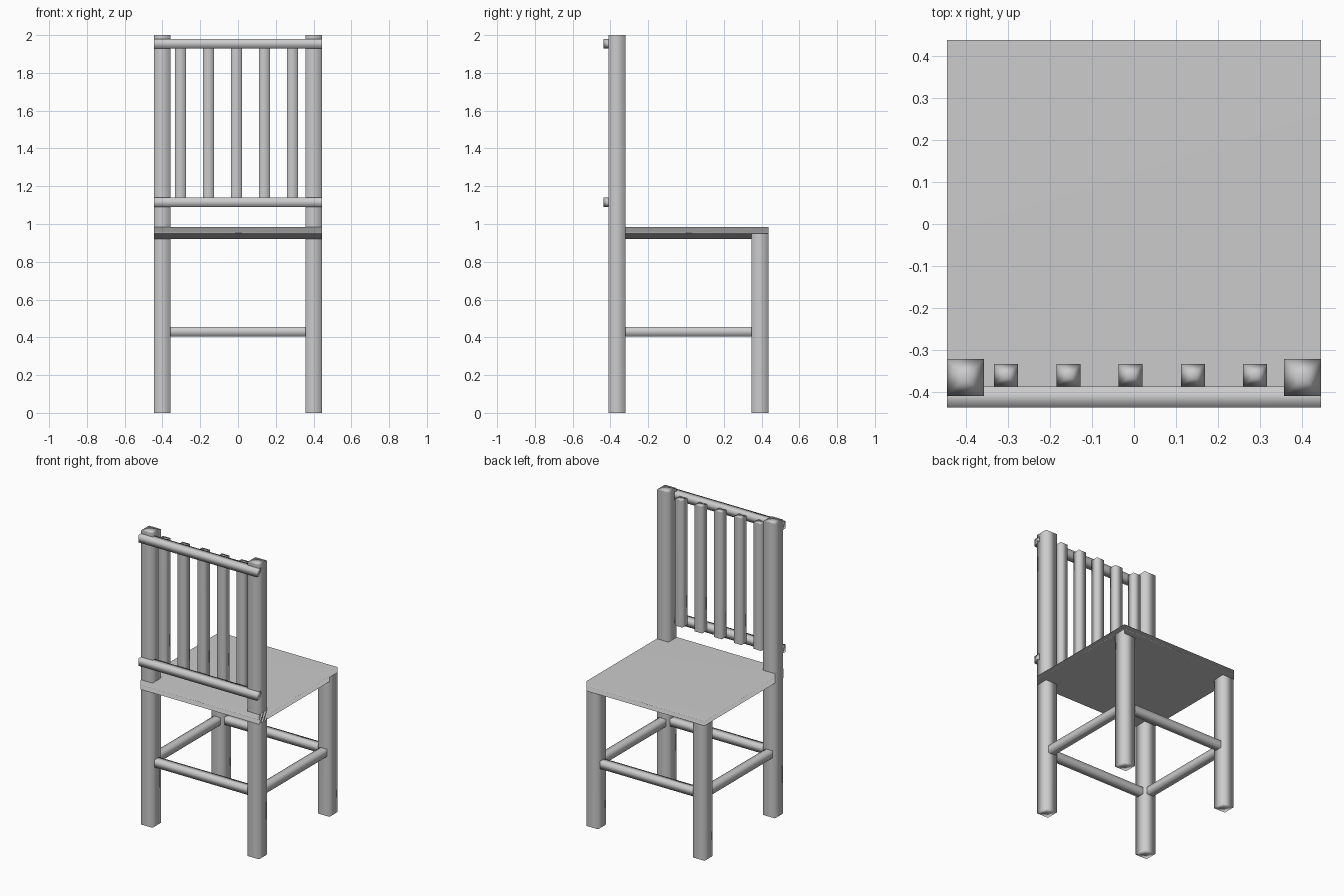
import bpy
import math
from mathutils import Euler, Matrix

if "Cube" in bpy.data.objects:
    bpy.data.objects.remove(bpy.data.objects["Cube"])

# Four-sided prism with fan caps, running along the given axis
TURN = {'X': Euler((0, math.pi / 2, 0)), 'Y': Euler((math.pi / 2, 0, 0)), 'Z': Euler((0, 0, 0))}


def bar(name, axis, x, y, z):
    """Build a smooth-shaded square bar filling the x, y and z ranges."""
    bpy.ops.mesh.primitive_cylinder_add(vertices=4, radius=math.sqrt(0.5), depth=1,
                                        end_fill_type='TRIFAN')
    obj = bpy.context.object
    obj.name = name
    spans = (x, y, z)
    size = [b - a for a, b in spans]
    obj.data.transform(Matrix.Diagonal((*size, 1)) @ TURN[axis].to_matrix().to_4x4()
                       @ Matrix.Rotation(math.pi / 4, 4, 'Z'))
    obj.location = [(a + b) / 2 for a, b in spans]
    bpy.ops.object.shade_smooth()
    # Large faces dominate the soft shading
    mod = obj.modifiers.new("soft_shading", 'WEIGHTED_NORMAL')
    mod.mode = 'FACE_AREA'
    mod.weight = 90
    return obj


def around(centre, width):
    return (centre - width / 2, centre + width / 2)


LEG = 0.088
LEG_X, BACKREST_Y, FAR_Y = 0.401, -0.365, 0.392
ROD = 0.05

# Legs: tall posts carry the backrest, short legs carry the seat
for side, s in (("left", -1), ("right", 1)):
    bar(f"backrest_post_{side}", 'Z', around(s * LEG_X, LEG), around(BACKREST_Y, LEG), (0, 2))
    bar(f"short_leg_{side}", 'Z', around(s * LEG_X, LEG), around(FAR_Y, LEG), (0, 0.95))
    # Side stretchers
    bar(f"side_stretcher_{side}", 'Y', around(s * LEG_X, ROD),
        (BACKREST_Y, FAR_Y), around(0.43, ROD))

# Cross stretchers
for label, y in (("backrest", BACKREST_Y), ("seat_edge", FAR_Y)):
    bar(f"cross_stretcher_{label}", 'X', (-LEG_X, LEG_X), around(y, ROD), around(0.43, ROD))

# Seat
bar("seat", 'Z', (-0.445, 0.445), (-0.411, 0.437), (0.92, 0.985))

# Backrest rails
for label, z in (("lower", 1.115), ("upper", 1.955)):
    bar(f"backrest_rail_{label}", 'X', (-0.445, 0.445), around(-0.411, ROD), around(z, ROD))

# Backrest slats
for i in range(5):
    bar(f"backrest_slat_{i + 1}", 'Z', around(-0.008 + 0.148 * (i - 2), 0.057),
        (-0.386, -0.333), (1.105, 1.965))
